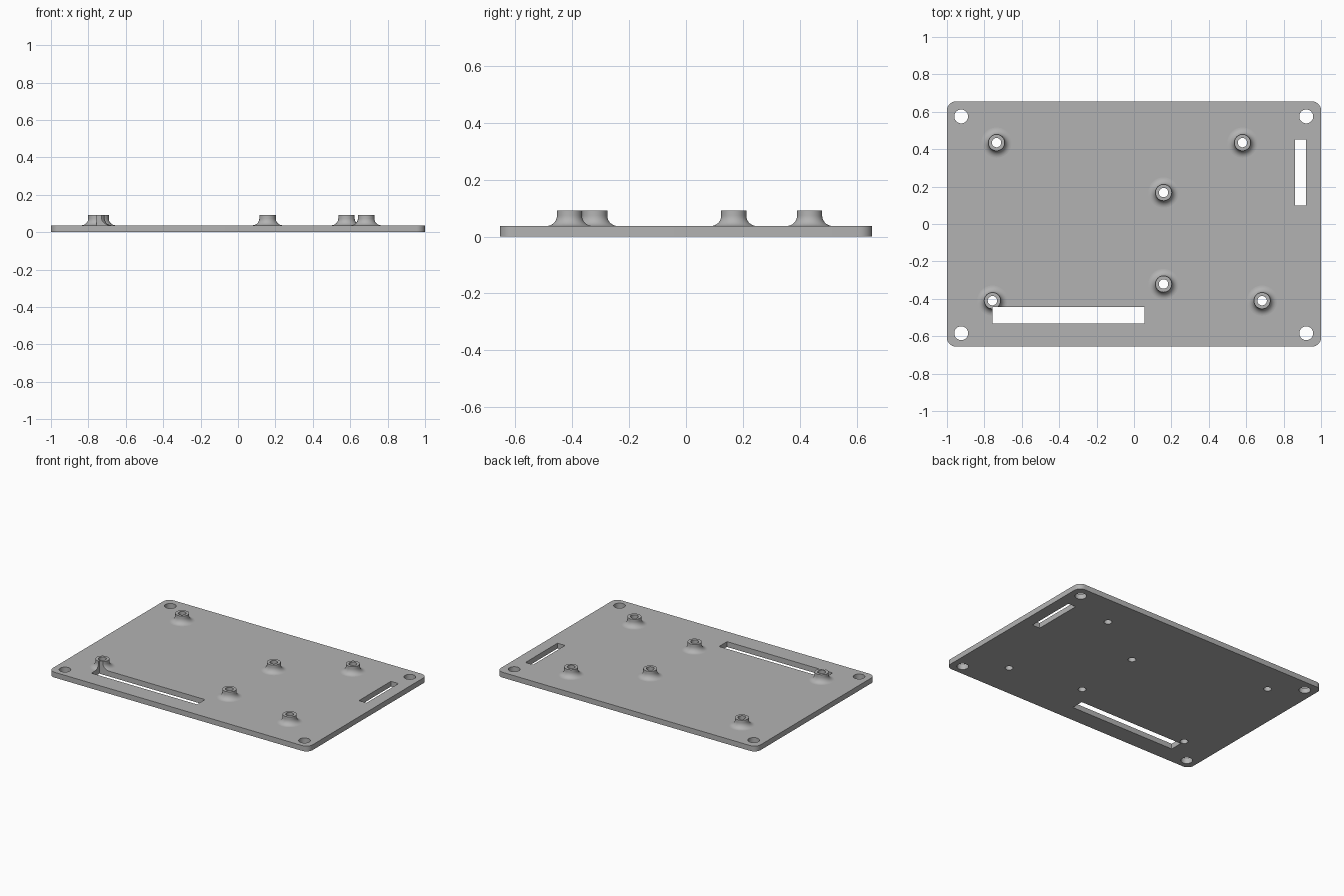
import bpy, bmesh
from math import sin, cos, pi
from mathutils import Matrix, Vector

default = bpy.data.objects.get("Cube")
if default:
    bpy.data.objects.remove(default)

PLATE_T, POST_TOP = 0.037, 0.091
POST_R, FILLET_R, BORE_R, SCREW_R = 0.044, 0.037, 0.025, 0.037
POSTS = [(-0.735, 0.435), (0.58, 0.435), (0.158, 0.168),
         (0.158, -0.321), (-0.757, -0.41), (0.685, -0.41)]
SCREWS = [(x, y) for x in (-0.924, 0.921) for y in (0.575, -0.584)]
SLOTS = [(-0.757, 0.057, -0.532, -0.444), (0.861, 0.92, 0.1, 0.452)]

grey = bpy.data.materials.new("plain_grey")
grey.use_nodes = True
grey.diffuse_color = (0.45, 0.45, 0.45, 1)
grey.node_tree.nodes["Principled BSDF"].inputs["Base Color"].default_value = grey.diffuse_color


def make_object(name, bm):
    bmesh.ops.recalc_face_normals(bm, faces=bm.faces)
    mesh = bpy.data.meshes.new(name)
    bm.to_mesh(mesh)
    bm.free()
    mesh.materials.append(grey)
    obj = bpy.data.objects.new(name, mesh)
    bpy.context.scene.collection.objects.link(obj)
    return obj


def cylinder(bm, x, y, r, sides=40):
    bmesh.ops.create_cone(bm, cap_ends=True, segments=sides, radius1=r, radius2=r,
                          depth=0.4, matrix=Matrix.Translation((x, y, 0.05)))


# Plate with rounded corners
bm = bmesh.new()
bmesh.ops.create_cube(bm, size=1, matrix=Matrix.Translation((0, 0, PLATE_T / 2))
                      @ Matrix.Diagonal((2, 1.31, PLATE_T, 1)))
corners = [e for e in bm.edges if abs(e.verts[0].co.z - e.verts[1].co.z) > 0.01]
bmesh.ops.bevel(bm, geom=corners, offset=0.047, segments=8, profile=0.5, affect='EDGES')
plate = make_object("mounting_plate", bm)

# Standoffs: straight neck flaring into the plate through a concave fillet
steps, sides = 9, 40
profile = [(POST_R, POST_TOP)]
for i in range(steps + 1):
    a = i / steps * pi / 2
    profile.append((POST_R + FILLET_R * (1 - cos(a)),
                    PLATE_T + FILLET_R * (1 - sin(a))))
profile.append((POST_R + FILLET_R, PLATE_T / 2))
bm = bmesh.new()
for px, py in POSTS:
    rings = [[bm.verts.new((px + r * cos(2 * pi * k / sides), py + r * sin(2 * pi * k / sides), z))
              for k in range(sides)] for r, z in profile]
    for low, high in zip(rings[1:], rings):
        for k in range(sides):
            n = (k + 1) % sides
            bm.faces.new((low[k], low[n], high[n], high[k]))
    bm.faces.new(rings[0])
    bm.faces.new(rings[-1][::-1])
posts = make_object("standoffs", bm)

# Cutter for bores, screw holes and cable slots
bm = bmesh.new()
for x, y in POSTS:
    cylinder(bm, x, y, BORE_R)
for x, y in SCREWS:
    cylinder(bm, x, y, SCREW_R)
for x0, x1, y0, y1 in SLOTS:
    bmesh.ops.create_cube(bm, size=1, matrix=Matrix.Translation(((x0 + x1) / 2, (y0 + y1) / 2, 0.05))
                          @ Matrix.Diagonal((x1 - x0, y1 - y0, 0.4, 1)))
cutter = make_object("hole_cutter", bm)

# Join and cut, then bake the result
for helper, operation in ((posts, 'UNION'), (cutter, 'DIFFERENCE')):
    helper.hide_render = True
    mod = plate.modifiers.new(operation.title(), 'BOOLEAN')
    mod.operation, mod.solver, mod.object = operation, 'EXACT', helper
bpy.context.view_layer.update()
baked = bpy.data.meshes.new_from_object(plate.evaluated_get(bpy.context.evaluated_depsgraph_get()))
plate.modifiers.clear()
plate.data = baked
for helper in (posts, cutter):
    bpy.data.objects.remove(helper)

# Smooth the round parts, keeping the flat faces crisp
bpy.ops.object.select_all(action='DESELECT')
plate.select_set(True)
bpy.context.view_layer.objects.active = plate
bpy.ops.object.shade_smooth_by_angle(angle=pi / 6)
bm = bmesh.new()
bm.from_mesh(plate.data)
for e in bm.edges:
    flat = [abs(f.normal.dot(Vector((0, 0, 1)))) > 0.9995 for f in e.link_faces]
    if any(flat) and not all(flat):
        e.smooth = False
bm.to_mesh(plate.data)
bm.free()
